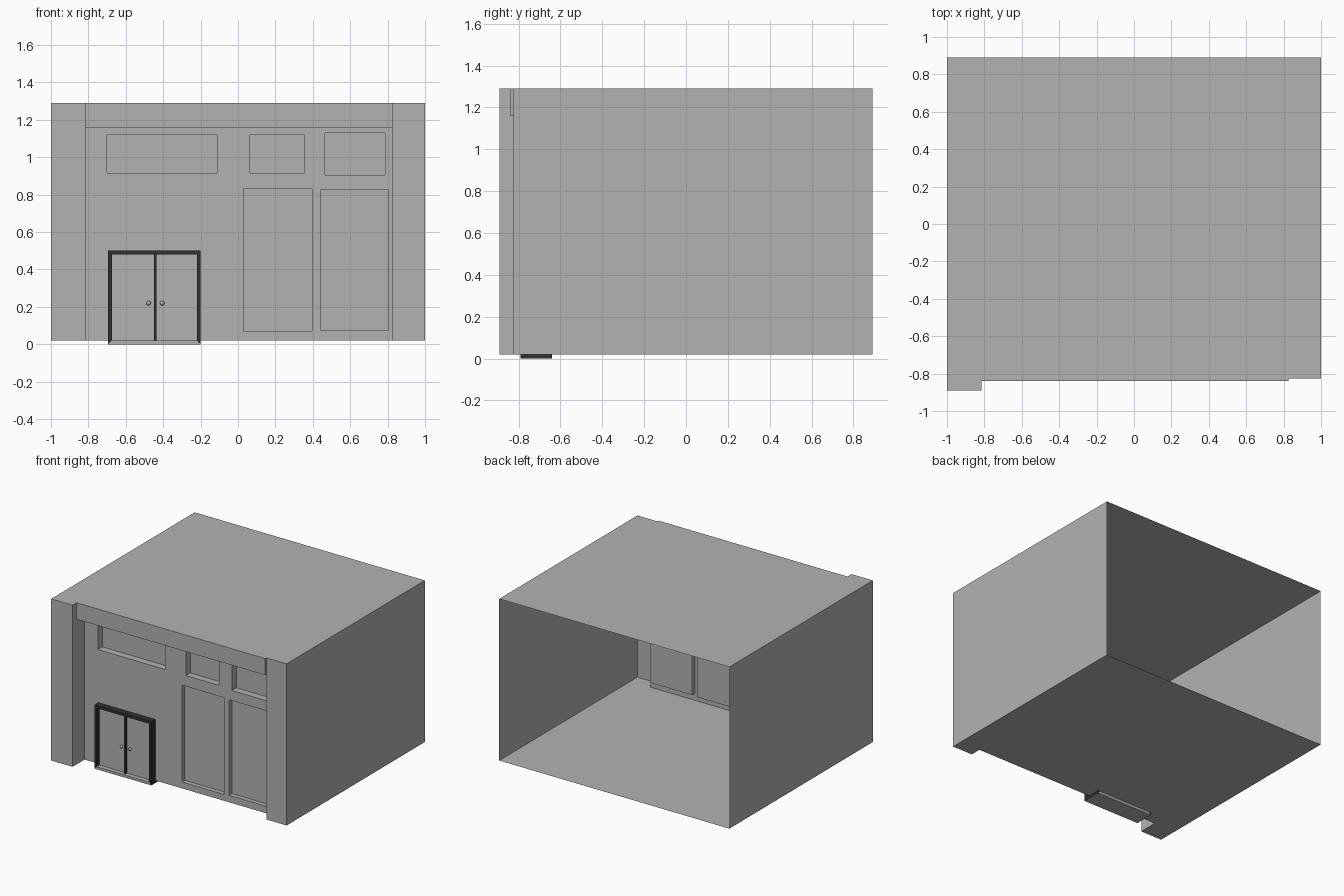
import bpy, bmesh
from mathutils import Matrix

cube = bpy.data.objects.get("Cube")
if cube:
    bpy.data.objects.remove(cube, do_unlink=True)


def material(name, value):
    m = bpy.data.materials.new(name)
    m.use_nodes = True
    colour = (value, value, value, 1)
    m.diffuse_color = colour
    m.node_tree.nodes["Principled BSDF"].inputs["Base Color"].default_value = colour
    return m


grey = material("plain grey", 0.45)
dark = material("dark trim", 0.03)


def finish(name, bm, mat):
    mesh = bpy.data.meshes.new(name)
    bm.to_mesh(mesh)
    bm.free()
    mesh.materials.append(mat)
    obj = bpy.data.objects.new(name, mesh)
    bpy.context.collection.objects.link(obj)
    return obj


def face(bm, points):
    return bm.faces.new([bm.verts.new(p) for p in points])


def prism(name, outline, y0, y1, mat):
    """Extrude an (x, z) outline from y0 back to y1."""
    bm = bmesh.new()
    f = face(bm, [(x, y0, z) for x, z in outline])
    ext = bmesh.ops.extrude_face_region(bm, geom=[f], use_keep_orig=True)
    for v in ext["geom"]:
        if isinstance(v, bmesh.types.BMVert):
            v.co.y = y1
    bmesh.ops.recalc_face_normals(bm, faces=bm.faces)
    return finish(name, bm, mat)


def rect(x0, x1, z0, z1):
    return [(x0, z0), (x1, z0), (x1, z1), (x0, z1)]


FLOOR, SOFFIT, ROOF = 0.02, 1.16, 1.29
BACK, WALL, LINTEL = 0.89, -0.74, -0.84
LEFT_END, RIGHT_END = -0.815, 0.825


# Plan of the shell; the middle stretch is the recessed wall or the lintel
def plan(front):
    return [(-1, BACK), (-1, -BACK), (LEFT_END, -BACK), (LEFT_END, front),
            (RIGHT_END, front), (RIGHT_END, -0.825), (1, -0.825), (1, BACK)]


# Side walls, corner piers, lintel, floor and roof, open at the back
bm = bmesh.new()
for front, z0, z1 in ((WALL, FLOOR, SOFFIT), (LINTEL, SOFFIT, ROOF)):
    pts = plan(front)
    for i, (p, q) in enumerate(zip(pts, pts[1:])):
        if front == WALL and i == 3:
            continue
        face(bm, [(*p, z0), (*q, z0), (*q, z1), (*p, z1)])
face(bm, [(*p, FLOOR) for p in reversed(plan(WALL))])
face(bm, [(*p, ROOF) for p in plan(LINTEL)])
face(bm, [(LEFT_END, WALL, SOFFIT), (RIGHT_END, WALL, SOFFIT),
          (RIGHT_END, LINTEL, SOFFIT), (LEFT_END, LINTEL, SOFFIT)])
bmesh.ops.remove_doubles(bm, verts=bm.verts, dist=0.0001)
finish("building_shell", bm, grey)

# Front wall with recessed windows and tall panels: x0, x1, z0, z1, depth
DOORWAY = (-0.695, -0.2, FLOOR, 0.5, 0)
openings = [
    DOORWAY,
    (-0.7, -0.11, 0.915, 1.12, 0.055),
    (0.065, 0.355, 0.915, 1.12, 0.055),
    (0.465, 0.785, 0.905, 1.13, 0.055),
    (0.03, 0.395, 0.07, 0.83, 0.035),
    (0.44, 0.805, 0.075, 0.825, 0.035),
]
bm = bmesh.new()
xs = sorted({LEFT_END, RIGHT_END}.union(*[o[:2] for o in openings]))
zs = sorted({FLOOR, SOFFIT}.union(*[o[2:4] for o in openings]))
for x0, x1 in zip(xs, xs[1:]):
    for z0, z1 in zip(zs, zs[1:]):
        cx, cz = (x0 + x1) / 2, (z0 + z1) / 2
        if not any(a < cx < b and c < cz < d for a, b, c, d, _ in openings):
            face(bm, [(x, WALL, z) for x, z in rect(x0, x1, z0, z1)])
for *box, depth in openings[1:]:
    loop = rect(*box)
    inner = WALL + depth
    face(bm, [(x, inner, z) for x, z in loop])
    for (px, pz), (qx, qz) in zip(loop, loop[1:] + loop[:1]):
        face(bm, [(px, WALL, pz), (qx, WALL, qz), (qx, inner, qz), (px, inner, pz)])
bmesh.ops.remove_doubles(bm, verts=bm.verts, dist=0.0001)
finish("front_wall", bm, grey)

# Mitred door surround: sill, jambs and head
F0, F1, T = -0.79, -0.64, 0.02
x0, x1, _, top, _ = DOORWAY
outer = rect(x0, x1, 0, top)
inner = rect(x0 + T, x1 - T, T, top - T)
parts = ("door_sill", "door_jamb_left", "door_head", "door_jamb_right")
for i, name in enumerate(parts):
    j = (i + 1) % 4
    prism(name, [outer[i], outer[j], inner[j], inner[i]], F0, F1,
          grey if i == 0 else dark)

# Double doors, the dark strip between them, and round knobs
mid, gap = -0.443, 0.007
DOOR = -0.755
prism("door_right", rect(x0 + T, mid - gap, T, top - T), DOOR, F1, grey)
prism("door_left", rect(mid + gap, x1 - T, T, top - T), DOOR, F1, grey)
prism("door_mullion", rect(mid - gap, mid + gap, T, top - T), DOOR - 0.015, F1, dark)
for name, x in (("knob_right", -0.478), ("knob_left", -0.405)):
    bm = bmesh.new()
    bmesh.ops.create_uvsphere(bm, u_segments=12, v_segments=8, radius=0.012,
                              matrix=Matrix.Translation((x, DOOR - 0.009, 0.22)))
    for f in bm.faces:
        f.smooth = True
    finish(name, bm, grey)
